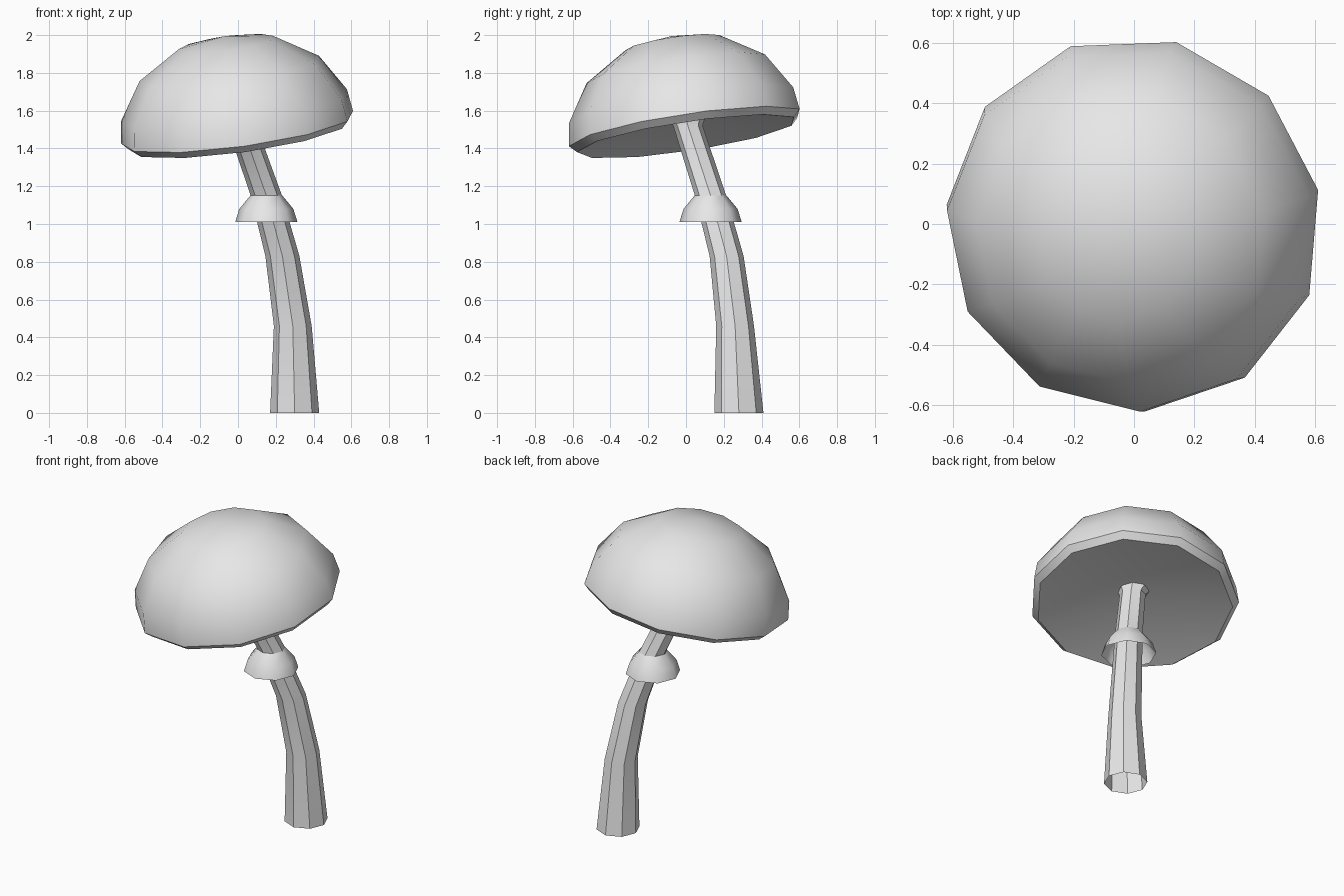
import bpy, bmesh, math
from mathutils import Vector, Matrix

cube = bpy.data.objects.get("Cube")
if cube:
    bpy.data.objects.remove(cube, do_unlink=True)

# One plain light grey for the whole model
grey = bpy.data.materials.new("light_grey")
grey.use_nodes = True
colour = (0.8, 0.8, 0.8, 1.0)
grey.diffuse_color = colour
grey.node_tree.nodes["Principled BSDF"].inputs["Base Color"].default_value = colour


def loft(name, rings, sides, turn=0.0, smooth=30, matrix=Matrix()):
    """Skin a stack of (x, y, z, radius) rings; zero radius makes a pole."""
    bm = bmesh.new()
    loops = []
    for x, y, z, r in rings:
        if r == 0:
            loops.append([bm.verts.new((x, y, z))] * sides)
            continue
        angles = [turn + math.tau * i / sides for i in range(sides)]
        loops.append([bm.verts.new((x + r * math.cos(a), y + r * math.sin(a), z))
                      for a in angles])
    for low, high in zip(loops, loops[1:]):
        for i in range(sides):
            j = (i + 1) % sides
            corners = dict.fromkeys((low[i], low[j], high[j], high[i]))
            bm.faces.new(list(corners))
    mesh = bpy.data.meshes.new(name)
    bm.to_mesh(mesh)
    bm.free()
    mesh.materials.append(grey)
    obj = bpy.data.objects.new(name, mesh)
    bpy.context.collection.objects.link(obj)
    obj.matrix_world = matrix
    bpy.ops.object.select_all(action="DESELECT")
    obj.select_set(True)
    bpy.context.view_layer.objects.active = obj
    bpy.ops.object.shade_smooth_by_angle(angle=math.radians(smooth))
    return obj


# Curved stem, open at the foot, slightly flared where it meets the cap
loft("stem", [(0.30, 0.28, 0.0, 0.13),
              (0.29, 0.26, 0.46, 0.10),
              (0.235, 0.215, 0.83, 0.09),
              (0.15, 0.13, 1.15, 0.083),
              (0.02, 0.01, 1.52, 0.078),
              (0.0, 0.0, 1.56, 0.10)], sides=8)

# Hollow skirt around the stem
loft("stem_ring", [(0.15, 0.13, 1.01, 0.165),
                   (0.15, 0.13, 1.08, 0.143),
                   (0.15, 0.13, 1.15, 0.085)], sides=8, smooth=50)

# Tilted cap: shallow hollow underside, bevelled rim and dome
axis = Vector((-0.135, -0.15, 1))
tilt = Vector((0, 0, 1)).rotation_difference(axis).to_matrix().to_4x4()
profile = [(0.0, 0.06), (0.59, -0.037), (0.627, 0.0), (0.61, 0.12),
           (0.485, 0.32), (0.255, 0.465), (0.0, 0.505)]
loft("cap", [(0, 0, z, r) for r, z in profile], sides=11,
     turn=math.radians(11), smooth=45,
     matrix=Matrix.Translation((0, 0, 1.5)) @ tilt)
